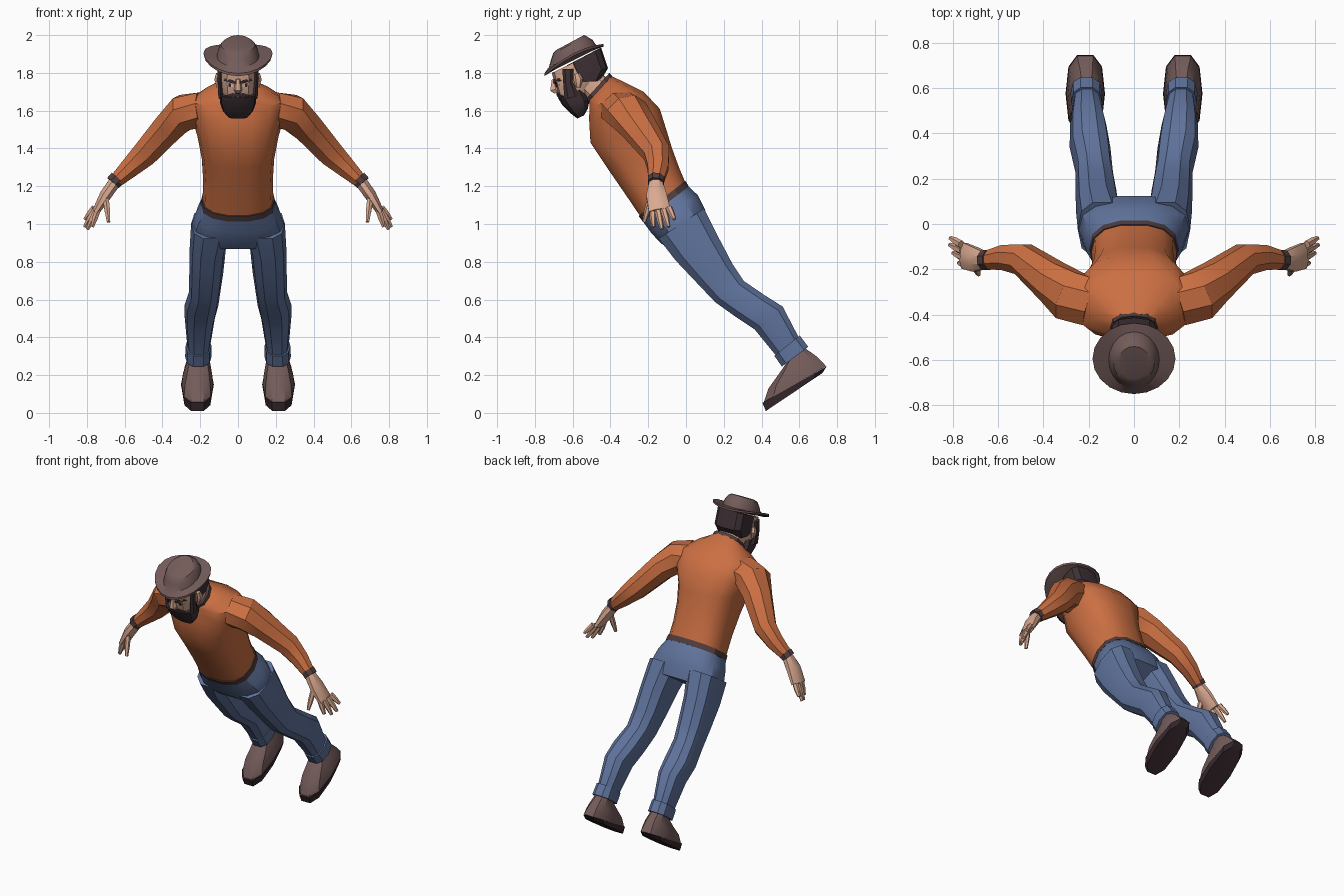
import bpy, bmesh, math
from mathutils import Vector
from mathutils.bvhtree import BVHTree


def mat(name, r, g, b):
    m = bpy.data.materials.new(name)
    m.diffuse_color = (r, g, b, 1)
    return m


ORANGE = mat("orange_sweater", 0.60, 0.16, 0.055)
DENIM = mat("blue_denim", 0.115, 0.17, 0.33)
BROWN = mat("brown_leather", 0.17, 0.105, 0.10)
SKIN = mat("skin", 0.70, 0.40, 0.28)
HAIR = mat("dark_hair", 0.047, 0.03, 0.036)
TRIM = mat("dark_trim", 0.08, 0.047, 0.05)
SOLE = mat("dark_sole", 0.04, 0.022, 0.027)
WHITE = mat("eye_white", 0.75, 0.72, 0.68)


def spow(v, p):
    return math.copysign(abs(v) ** p, v)


def mesh_object(name, rings, material):
    """Skin a list of rings and cap both ends."""
    bm = bmesh.new()
    rows = [[bm.verts.new(p) for p in r] for r in rings]
    n = len(rows[0])
    for a, b in zip(rows, rows[1:]):
        for i in range(n):
            j = (i + 1) % n
            bm.faces.new((a[i], a[j], b[j], b[i]))
    bm.faces.new(rows[0])
    bm.faces.new(rows[-1])
    bmesh.ops.recalc_face_normals(bm, faces=bm.faces)
    me = bpy.data.meshes.new(name)
    bm.to_mesh(me)
    bm.free()
    me.materials.append(material)
    ob = bpy.data.objects.new(name, me)
    bpy.context.collection.objects.link(ob)
    return ob


def loft(name, secs, material, n=12, p=0.8, side=1, lift=()):
    """Sections: front y, z, back y, z, half width, centre x."""
    rings = []
    for k, s in enumerate(secs):
        fy, fz, by, bz, hw = s[:5]
        cx = s[5] * side if len(s) > 5 else 0
        c = Vector((cx, (fy + by) / 2, (fz + bz) / 2))
        d = Vector((cx, fy, fz)) - c
        up = lift[k] if lift else 0
        ring = []
        for i in range(n):
            a = 2 * math.pi * i / n
            ca, sa = math.cos(a), math.sin(a)
            ring.append(c + d * spow(sa, p) + Vector((hw * spow(ca, p), 0, up * ca * ca)))
        rings.append(ring)
    return mesh_object(name, rings, material)


def limb(name, path, material, n=8, side=1):
    """Path points: x, y, z, thickness radius, depth radius."""
    pts = [Vector((s[0] * side, s[1], s[2])) for s in path]
    rings = []
    for k, s in enumerate(path):
        t = (pts[min(k + 1, len(pts) - 1)] - pts[max(k - 1, 0)]).normalized()
        u = t.cross(Vector((0, 1, 0))).normalized()
        v = u.cross(t)
        rings.append([pts[k] + u * s[3] * math.cos(a) + v * s[4] * math.sin(a)
                      for a in (2 * math.pi * (i + 0.5) / n for i in range(n))])
    return mesh_object(name, rings, material)


# Torso, belt, collar and neck
loft("sweater_torso", [
    (-.245, 1.04, 0, 1.22, .188), (-.33, 1.165, -.03, 1.29, .184),
    (-.42, 1.295, -.07, 1.40, .192), (-.51, 1.43, -.10, 1.50, .215),
    (-.517, 1.56, -.135, 1.61, .25), (-.513, 1.62, -.22, 1.70, .25),
    (-.515, 1.645, -.33, 1.755, .17), (-.52, 1.65, -.395, 1.785, .10)], ORANGE, 14)
loft("belt", [(-.232, 1.012, .018, 1.20, .198), (-.253, 1.04, 0, 1.23, .194)], TRIM, 14)
loft("collar", [(-.515, 1.635, -.385, 1.775, .108), (-.535, 1.655, -.405, 1.80, .10)], TRIM)
loft("neck", [(-.515, 1.64, -.405, 1.765, .085), (-.59, 1.72, -.455, 1.80, .083)], SKIN)

# Hips
loft("trouser_hips", [
    (-.24, 1.025, .005, 1.21, .19), (-.19, .955, .065, 1.155, .225),
    (-.14, .90, .10, 1.085, .247), (-.09, .865, .125, 1.01, .235)], DENIM, 14)

for side, label in ((-1, "right"), (1, "left")):
    # Legs with turned-up cuffs
    loft(label + "_trouser_leg", [
        (-.15, .92, .10, 1.085, .108, .14), (-.06, .805, .175, .935, .096, .16),
        (.05, .69, .25, .79, .09, .168), (.15, .585, .31, .70, .083, .176),
        (.255, .51, .42, .625, .09, .194), (.36, .44, .515, .565, .08, .202),
        (.475, .30, .60, .40, .06, .208)], DENIM, 10, side=side)
    loft(label + "_trouser_cuff", [
        (.465, .30, .605, .412, .068, .209), (.505, .243, .65, .352, .07, .21)],
        DENIM, 10, side=side)
    # Shoes
    loft(label + "_shoe", [
        (.405, .05, .748, .25, .083, .215), (.43, .125, .725, .275, .078, .214),
        (.485, .20, .69, .305, .066, .211), (.535, .27, .63, .345, .052, .21)],
        BROWN, 10, .75, side)
    loft(label + "_shoe_sole", [
        (.417, .006, .728, .215, .08, .215), (.398, .05, .752, .25, .087, .215)],
        SOLE, 10, .75, side)
    # Sleeves
    limb(label + "_sleeve", [
        (.19, -.345, 1.605, .10, .115), (.285, -.315, 1.59, .102, .12),
        (.36, -.255, 1.52, .088, .10), (.49, -.155, 1.375, .074, .075),
        (.57, -.148, 1.30, .058, .06), (.655, -.16, 1.22, .038, .042)],
        ORANGE, 8, side)
    limb(label + "_wrist_band", [
        (.638, -.158, 1.243, .045, .047), (.662, -.16, 1.217, .044, .046)], TRIM, 8, side)
    # Hands
    limb(label + "_palm", [
        (.65, -.16, 1.225, .035, .036), (.70, -.157, 1.155, .034, .058),
        (.75, -.14, 1.07, .022, .062)], SKIN, 8, side)
    fingers = [((.762, -.09, 1.085), (.81, -.062, 1.025)), ((.757, -.118, 1.075), (.812, -.092, .985)),
               ((.75, -.148, 1.07), (.797, -.128, .972)), ((.742, -.178, 1.075), (.772, -.172, .985)),
               ((.70, -.185, 1.14), (.685, -.222, 1.01))]
    for k, (a, b) in enumerate(fingers):
        m = [(p + q) / 2 for p, q in zip(a, b)]
        limb(f"{label}_finger_{k + 1}", [(*a, .018, .018), (*m, .017, .017), (*b, .01, .01)],
             SKIN, 6, side)
    # Ears and sideburns
    limb(label + "_ear", [(.106, -.58, 1.795, .012, .016), (.113, -.57, 1.765, .014, .026),
                          (.104, -.57, 1.725, .01, .014)], SKIN, 6, side)
    limb(label + "_sideburn", [(.095, -.625, 1.82, .015, .03), (.095, -.625, 1.75, .014, .025),
                               (.092, -.605, 1.67, .014, .04)], HAIR, 6, side)

# Head, hair and beard
head = loft("head", [
    (-.71, 1.80, -.46, 1.92, .095), (-.695, 1.74, -.435, 1.85, .097),
    (-.675, 1.675, -.46, 1.77, .09), (-.63, 1.62, -.52, 1.69, .06)], SKIN, 12, .75)
loft("hair", [
    (-.63, 1.84, -.45, 1.935, .107), (-.605, 1.785, -.413, 1.825, .107),
    (-.585, 1.75, -.453, 1.757, .10)], HAIR, 12, .65)
loft("beard", [
    (-.678, 1.668, -.54, 1.72, .097), (-.655, 1.63, -.51, 1.66, .096),
    (-.61, 1.585, -.52, 1.61, .08), (-.575, 1.558, -.54, 1.575, .052)], HAIR, 12, .75)
loft("nose", [
    (-.712, 1.765, -.68, 1.775, .012), (-.722, 1.705, -.66, 1.72, .022),
    (-.70, 1.69, -.66, 1.70, .015)], SKIN, 6)

# Hat
loft("hat", [
    (-.70, 1.815, -.48, 1.925, .10), (-.75, 1.783, -.435, 1.94, .18),
    (-.75, 1.797, -.437, 1.953, .183), (-.725, 1.832, -.475, 1.945, .112),
    (-.715, 1.87, -.495, 1.975, .105), (-.703, 1.905, -.525, 1.993, .09),
    (-.685, 1.922, -.54, 2.0, .07)], BROWN, 20, 1, lift=(0, .03, .03, 0, 0, 0, 0))

# Painted face details laid on the head surface
bm = bmesh.new()
bm.from_mesh(head.data)
tree = BVHTree.FromBMesh(bm)


def plate(name, outline, material, gap):
    pts = []
    for x, z in outline:
        hit = tree.ray_cast(Vector((x, -2, z)), Vector((0, 1, 0)))[0]
        y = hit.y if hit else -.65
        pts.append(Vector((x, y - gap, z)))
    mesh_object(name, [pts, [p + Vector((0, .008, 0)) for p in pts]], material)


for s, label in ((-1, "right"), (1, "left")):
    plate(label + "_eye", [(s * .022, 1.728), (s * .045, 1.724), (s * .064, 1.738),
                           (s * .045, 1.746)], WHITE, .004)
    plate(label + "_pupil", [(s * .036, 1.725), (s * .05, 1.727), (s * .05, 1.746),
                             (s * .036, 1.744)], SOLE, .007)
    plate(label + "_brow", [(s * .014, 1.742), (s * .045, 1.749), (s * .075, 1.758),
                            (s * .07, 1.77), (s * .04, 1.766), (s * .014, 1.756)], HAIR, .008)
    plate(label + "_moustache", [(0, 1.675), (s * .035, 1.668), (s * .07, 1.652),
                                 (s * .06, 1.682), (s * .03, 1.693), (0, 1.69)], HAIR, .008)
bm.free()

# Smooth shading with hard edges
for ob in bpy.context.collection.objects:
    ob.select_set(True)
bpy.context.view_layer.objects.active = head
bpy.ops.object.shade_smooth_by_angle(angle=math.radians(32))
